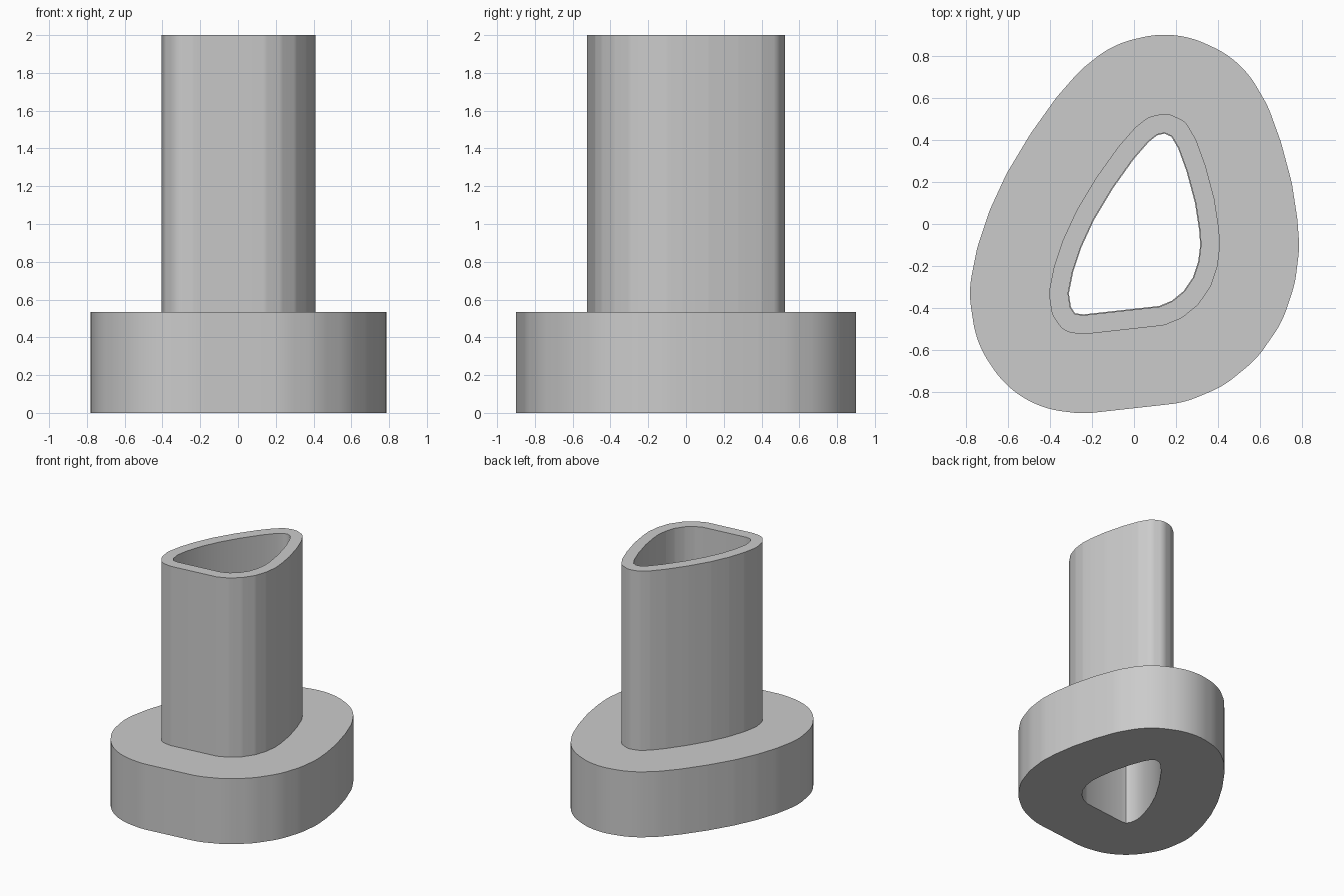
import bpy
import bmesh
import math
from mathutils import Vector

if "Cube" in bpy.data.objects:
    bpy.data.objects.remove(bpy.data.objects["Cube"], do_unlink=True)

STEPS = 180
# Rounded three-cornered bore; every other outline is an offset of it
BORE = [Vector(p) for p in (
    (.145, .43), (.178, .415), (.21, .36), (.25, .25), (.29, .1), (.31, -.03),
    (.315, -.1), (.305, -.18), (.28, -.255), (.235, -.32), (.18, -.365),
    (.12, -.39), (-.24, -.43), (-.28, -.425), (-.3, -.395), (-.31, -.33),
    (-.29, -.23), (-.25, -.11), (-.19, .02), (-.1, .17), (0, .31),
    (.07, .39), (.11, .422))]

grey = bpy.data.materials.new("plain grey")
grey.use_nodes = True
grey.diffuse_color = (.6, .6, .6, 1)
grey.node_tree.nodes["Principled BSDF"].inputs["Base Color"].default_value = (.6, .6, .6, 1)


def outline(offset):
    """Bore outline grown outwards by a constant distance."""
    points = []
    for i in range(STEPS):
        a = math.tau * i / STEPS
        d = Vector((math.cos(a), math.sin(a)))
        points.append(max(BORE, key=d.dot) + d * offset)
    return points


def sleeve(name, inner, outer, bottom, top):
    """Hollow straight wall between two offset outlines."""
    bm = bmesh.new()
    section = ((inner, bottom), (outer, bottom), (outer, top), (inner, top))
    rings = [[bm.verts.new((p.x, p.y, z)) for p in outline(r)] for r, z in section]
    for k in range(4):
        a, b = rings[k], rings[(k + 1) % 4]
        for i in range(STEPS):
            j = (i + 1) % STEPS
            bm.faces.new((a[i], b[i], b[j], a[j]))
    bmesh.ops.remove_doubles(bm, verts=bm.verts, dist=.0005)
    bmesh.ops.recalc_face_normals(bm, faces=bm.faces)
    mesh = bpy.data.meshes.new(name)
    bm.to_mesh(mesh)
    bm.free()
    mesh.materials.append(grey)
    obj = bpy.data.objects.new(name, mesh)
    bpy.context.collection.objects.link(obj)
    bpy.ops.object.select_all(action='DESELECT')
    obj.select_set(True)
    bpy.context.view_layer.objects.active = obj
    bpy.ops.object.shade_smooth_by_angle(angle=math.radians(35))


# Wide foot and the tall tube standing on it
sleeve("base_flange", 0, .47, 0, .535)
sleeve("tube", .004, .094, .535, 2)
